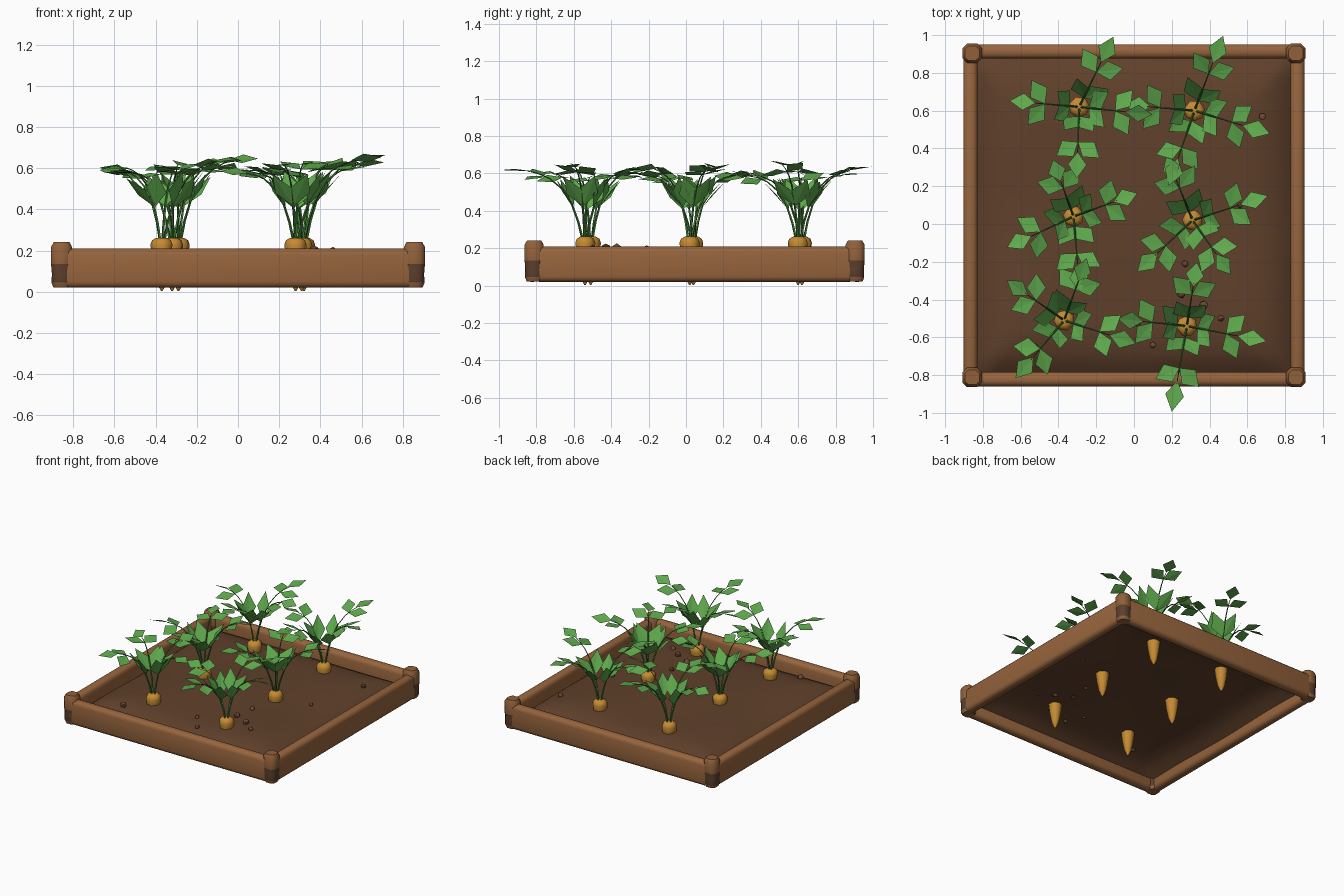
import bpy, bmesh, math, random
from mathutils import Vector

if "Cube" in bpy.data.objects:
    bpy.data.objects.remove(bpy.data.objects["Cube"])

random.seed(4)


def material(name, rgb):
    m = bpy.data.materials.new(name)
    m.diffuse_color = (*rgb, 1)
    m.use_nodes = True
    m.node_tree.nodes["Principled BSDF"].inputs["Base Color"].default_value = m.diffuse_color
    return m


WOOD = material("warm wood", (0.31, 0.13, 0.047))
POST = material("post wood", (0.28, 0.118, 0.043))
WORN = material("dark worn wood", (0.11, 0.05, 0.025))
SOIL = material("soil brown", (0.117, 0.052, 0.024))
CLOD = material("clod brown", (0.16, 0.07, 0.036))
ORANGE = material("root orange", (0.56, 0.26, 0.033))
LEAF = material("leaf green", (0.115, 0.40, 0.075))
STEM = material("stem green", (0.06, 0.22, 0.04))


def finish(bm, name, mats, smooth=None):
    me = bpy.data.meshes.new(name)
    bm.to_mesh(me)
    bm.free()
    for m in mats:
        me.materials.append(m)
    ob = bpy.data.objects.new(name, me)
    bpy.context.collection.objects.link(ob)
    if smooth:
        bpy.ops.object.select_all(action='DESELECT')
        ob.select_set(True)
        bpy.context.view_layer.objects.active = ob
        bpy.ops.object.shade_smooth_by_angle(angle=math.radians(smooth))
    return ob


def loft(bm, rings):
    """Closed tube through rings of points."""
    vs = [[bm.verts.new(p) for p in r] for r in rings]
    n = len(vs[0])
    for a, b in zip(vs, vs[1:]):
        for i in range(n):
            j = (i + 1) % n
            bm.faces.new((a[i], a[j], b[j], b[i]))
    bm.faces.new(vs[0][::-1])
    bm.faces.new(vs[-1])


XP, Y0, Y1 = 0.857, -0.812, 0.904     # corner post centres
YM = (Y0 + Y1) / 2


# Planks with rounded long edges
def plank(name, centre, size):
    bm = bmesh.new()
    bmesh.ops.create_cube(bm, size=1)
    for v in bm.verts:
        v.co = Vector([c + a * s for c, a, s in zip(centre, v.co, size)])
    bmesh.ops.bevel(bm, geom=bm.edges[:], offset=0.030, segments=3,
                    profile=0.5, affect='EDGES')
    finish(bm, name, [WOOD], 50)


plank("front_plank", (0, Y0 - 0.01, 0.115), (1.72, 0.075, 0.19))
plank("back_plank", (0, Y1 + 0.01, 0.115), (1.72, 0.075, 0.19))
plank("left_plank", (-XP - 0.009, YM, 0.115), (0.075, Y1 - Y0, 0.19))
plank("right_plank", (XP + 0.009, YM, 0.115), (0.075, Y1 - Y0, 0.19))


# Corner posts: chamfered squares with a worn band low down
def octagon(cx, cy, z, h, c):
    pts = [(h, -h + c), (h, h - c), (h - c, h), (-h + c, h),
           (-h, h - c), (-h, -h + c), (-h + c, -h), (h - c, -h)]
    return [(cx + x, cy + y, z) for x, y in pts]


POST_STEPS = [(0.022, 0.040), (0.045, 0.049), (0.085, 0.047), (0.135, 0.051),
              (0.218, 0.051), (0.242, 0.038)]
for label, sx, py in (("front_left", -1, Y0), ("front_right", 1, Y0),
                      ("back_left", -1, Y1), ("back_right", 1, Y1)):
    bm = bmesh.new()
    loft(bm, [octagon(sx * XP, py, z, h, h * 0.46) for z, h in POST_STEPS])
    for f in bm.faces:
        c = f.calc_center_median()
        if 0.05 < c.z < 0.13 and abs(f.normal.z) < 0.9 and abs(f.normal.x) < 0.9:
            f.material_index = 1
    finish(bm, label + "_post", [POST, WORN], 50)


# Soil sheet, gently uneven and sinking at the rim
def soil_z(x, y):
    u, v = abs(x) / 0.84, abs(y - YM) / 0.85
    rim = max(u, v) ** 8
    return 0.192 - 0.105 * rim + 0.006 * math.sin(5 * x + 2) * math.cos(6 * y)


bm = bmesh.new()
bmesh.ops.create_grid(bm, x_segments=28, y_segments=28, size=1)
for v in bm.verts:
    x, y = v.co.x * 0.84, YM + v.co.y * 0.85
    v.co = (x, y, soil_z(x, y))
finish(bm, "soil", [SOIL], 60)

# Clods of earth
bm = bmesh.new()
for x, y, r in ((0.68, 0.57, .020), (0.25, -0.37, .025), (0.37, -0.43, .025),
                (0.10, -0.64, .018), (-0.53, -0.65, .025), (0.02, -0.53, .016),
                (0.46, -0.50, .018), (0.27, -0.21, .020), (0.56, 0.1, .016)):
    new = bmesh.ops.create_icosphere(bm, subdivisions=1, radius=r)["verts"]
    for v in new:
        v.co = v.co * random.uniform(0.85, 1.1)
        v.co += Vector((x, y, soil_z(x, y) + r * 0.3))
finish(bm, "soil_clods", [CLOD], 50)


# Leaflet: kite folded slightly along its midrib
def leaflet(bm, base, d, up, length, width):
    d = d.normalized()
    side = d.cross(up).normalized()
    n = side.cross(d)
    mid = base + d * length * 0.48 + n * length * 0.025
    b, r, t, l = [bm.verts.new(p) for p in (
        base, mid + side * width / 2, base + d * length, mid - side * width / 2)]
    bm.faces.new((b, r, t))
    bm.faces.new((b, t, l))


# Stem: thin square tube in the vertical plane of its frond
def tube(bm, pts, out):
    side = Vector((-out.y, out.x, 0))
    rings = []
    for i, p in enumerate(pts):
        t = (pts[min(i + 1, len(pts) - 1)] - pts[max(i - 1, 0)]).normalized()
        n = t.cross(side)
        r = 0.007 - 0.005 * i / (len(pts) - 1)
        rings.append([p + side * r, p + n * r, p - side * r, p - n * r])
    loft(bm, rings)


ARC = [(0.03, 0.25), (0.08, 0.34), (0.155, 0.43), (0.28, 0.515),
       (0.42, 0.565), (0.56, 0.59), (0.68, 0.60)]
ROOT = [(0.004, 0.004), (0.022, 0.014), (0.05, 0.027), (0.12, 0.041),
        (0.19, 0.050), (0.228, 0.056), (0.250, 0.048), (0.262, 0.028)]

# Plants: position, then (heading in degrees, reach) of each frond
PLANTS = [
    (-0.29, 0.62, ((175, .37), (64, .415), (-6, .39), (-92, .38))),
    (0.32, 0.60, ((175, .37), (69, .425), (-17, .42), (-109, .42))),
    (-0.32, 0.04, ((20, .36), (110, .32), (205, .39), (-85, .40))),
    (0.31, 0.02, ((18, .42), (112, .37), (223, .40), (-55, .35))),
    (-0.37, -0.51, ((-18, .40), (70, .35), (145, .37), (230, .40))),
    (0.28, -0.54, ((-11, .43), (81, .34), (174, .37), (-100, .46))),
]
UP = Vector((0, 0, 1))
for k, (px, py, fronds) in enumerate(PLANTS, 1):
    # Root
    bm = bmesh.new()
    loft(bm, [[(px + r * math.cos(a + k), py + r * math.sin(a + k), z)
               for a in (i * math.tau / 7 for i in range(7))] for z, r in ROOT])
    finish(bm, f"root_{k}", [ORANGE], 55)

    stems, leaves = bmesh.new(), bmesh.new()
    for deg, reach in fronds:
        a = math.radians(deg)
        out = Vector((math.cos(a), math.sin(a), 0))
        side = Vector((-out.y, out.x, 0))
        lift = 0.025 * out.x + random.uniform(-0.01, 0.02)
        pts = [Vector((px, py, z + lift * i / 6)) + out * r * reach
               for i, (r, z) in enumerate(ARC)]
        tube(stems, pts, out)
        # End leaflet
        leaflet(leaves, pts[6] - out * 0.02, out + UP * random.uniform(-.05, .15),
                UP + side * random.uniform(-.5, .5), reach * 0.32 + 0.02, 0.10)
        for s in (-1, 1):
            # Outer pair, nearly flat
            d = out * 0.55 + side * s * 0.8 + UP * random.uniform(-0.15, 0.35)
            leaflet(leaves, (pts[4] + pts[5]) / 2, d,
                    UP - out * random.uniform(0, .5), 0.145, 0.105)
            # Inner pair, steep, forming a cup around the crown
            d = out * 0.46 + side * s * 0.46 + UP * random.uniform(0.65, 1.05)
            leaflet(leaves, pts[2] - UP * 0.02 - out * 0.01, d, UP - out * 0.5,
                    0.20, 0.105)
    finish(stems, f"stems_{k}", [STEM])
    finish(leaves, f"leaves_{k}", [LEAF])
